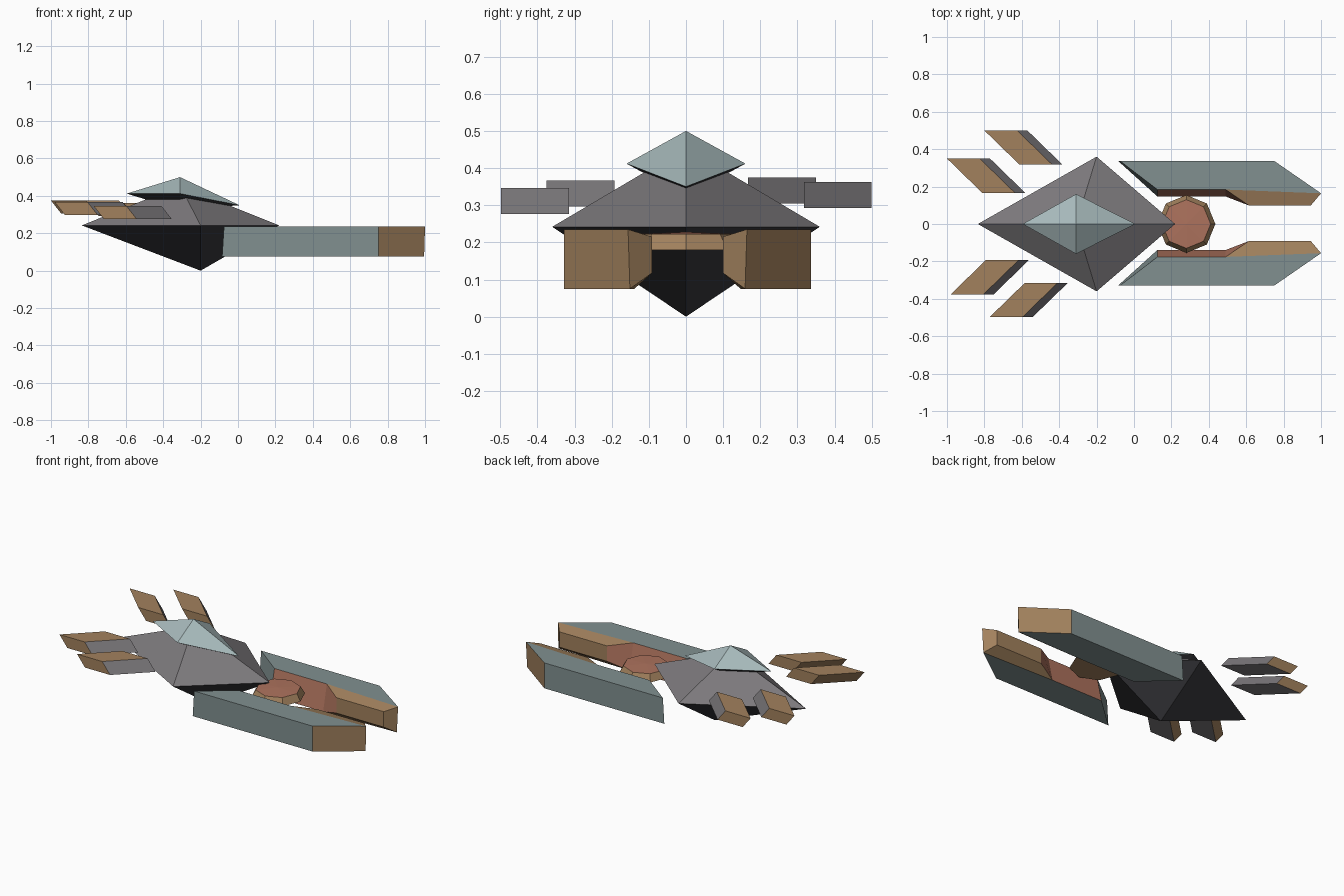
import bpy, bmesh, math

if "Cube" in bpy.data.objects:
    bpy.data.objects.remove(bpy.data.objects["Cube"])


def material(name, rgb):
    m = bpy.data.materials.new(name)
    m.diffuse_color = (*rgb, 1)
    m.use_nodes = True
    m.node_tree.nodes["Principled BSDF"].inputs["Base Color"].default_value = m.diffuse_color
    return m


GREY = material("hull_grey", (0.20, 0.19, 0.20))
DARK = material("keel_dark", (0.04, 0.04, 0.045))
PALE = material("canopy_pale", (0.38, 0.48, 0.49))
TEAL = material("rail_teal", (0.22, 0.28, 0.28))
TAN = material("tan", (0.36, 0.22, 0.11))
RUST = material("rust", (0.42, 0.17, 0.11))


def build(name, verts, faces, mats, mat_ids=None):
    me = bpy.data.meshes.new(name)
    me.from_pydata(verts, [], faces)
    for m in mats:
        me.materials.append(m)
    for p, i in zip(me.polygons, mat_ids or [0] * len(faces)):
        p.material_index = i
    bm = bmesh.new()
    bm.from_mesh(me)
    bmesh.ops.recalc_face_normals(bm, faces=bm.faces[:])
    bm.to_mesh(me)
    bm.free()
    ob = bpy.data.objects.new(name, me)
    bpy.context.collection.objects.link(ob)
    return ob


def bipyramid(name, ring, top, bottom, mats):
    n = len(ring)
    faces = [(i, (i + 1) % n, n) for i in range(n)]
    faces += [((i + 1) % n, i, n + 1) for i in range(n)]
    return build(name, ring + [top, bottom], faces, mats, [0] * n + [1] * n)


# Faceted hull and canopy
bipyramid("hull", [(-0.835, 0, 0.242), (-0.2, -0.36, 0.242), (0.22, 0, 0.242), (-0.2, 0.36, 0.242)],
          (-0.31, 0, 0.455), (-0.2, 0, 0), [GREY, DARK])
bipyramid("canopy", [(-0.595, 0, 0.412), (-0.31, -0.16, 0.412), (0.008, 0, 0.35), (-0.31, 0.16, 0.412)],
          (-0.31, 0, 0.5), (-0.31, 0, 0.325), [PALE, DARK])

# Octagonal hub between the rails
hub = []
for r, z in ((0.155, 0.18), (0.13, 0.223)):
    hub += [(0.28 + r * math.cos(k * math.pi / 4), r * math.sin(k * math.pi / 4), z) for k in range(8)]
hub.append((0.28, 0, 0.228))
hub_faces = [(k, (k + 1) % 8, 8 + (k + 1) % 8, 8 + k) for k in range(8)]
hub_faces += [(8 + k, 8 + (k + 1) % 8, 16) for k in range(8)] + [tuple(range(7, -1, -1))]
build("hub", hub, hub_faces, [TAN, RUST], [0] * 8 + [1] * 8 + [0])

# Forked rails, outline at the top and bottom, inner tip chamfered
rail_top = [(-0.075, 0.333, 0.235), (0.75, 0.333, 0.235), (1.0, 0.16, 0.235), (0.945, 0.095, 0.215),
            (0.615, 0.095, 0.215), (0.49, 0.18, 0.235), (0.125, 0.18, 0.235)]
rail_bottom = [(-0.085, 0.333, 0.075), (0.75, 0.333, 0.075), (0.995, 0.155, 0.075), (0.945, 0.095, 0.118),
               (0.615, 0.095, 0.118), (0.49, 0.143, 0.075), (0.125, 0.143, 0.075)]
rail_faces = [(0, 1, 2, 5, 6), (2, 3, 4, 5), (13, 12, 9, 8, 7), (12, 11, 10, 9)]
rail_faces += [(i, (i + 1) % 7, 7 + (i + 1) % 7, 7 + i) for i in range(7)]
rail_ids = [0, 1, 0, 1, 0, 1, 1, 1, 2, 2, 0]
for side, s in (("left", 1), ("right", -1)):
    pts = [(x, s * y + 0.004, z) for x, y, z in rail_top + rail_bottom]
    build("rail_" + side, pts, rail_faces, [TEAL, TAN, RUST], rail_ids)

# Swept fins: slanted blocks given by outer rear corner, side and top height
fins = [("left_outer_fin", -0.80, 0.50, 1, 0.363), ("left_inner_fin", -1.0, 0.35, 1, 0.375),
        ("right_inner_fin", -0.98, -0.376, -1, 0.367), ("right_outer_fin", -0.772, -0.498, -1, 0.346)]
block = [(0, 1, 2, 3), (7, 6, 5, 4)] + [(i, (i + 1) % 4, 4 + (i + 1) % 4, 4 + i) for i in range(4)]
for name, x, y, s, z in fins:
    pts = []
    for dx, dz in ((0, 0), (0.055, -0.07)):
        pts += [(x + dx, y, z + dz), (x + dx + 0.175, y, z + dz),
                (x + dx + 0.363, y - s * 0.183, z + dz), (x + dx + 0.188, y - s * 0.183, z + dz)]
    build(name, pts, block, [TAN, GREY], [0, 1, 0, 1, 0, 0])
